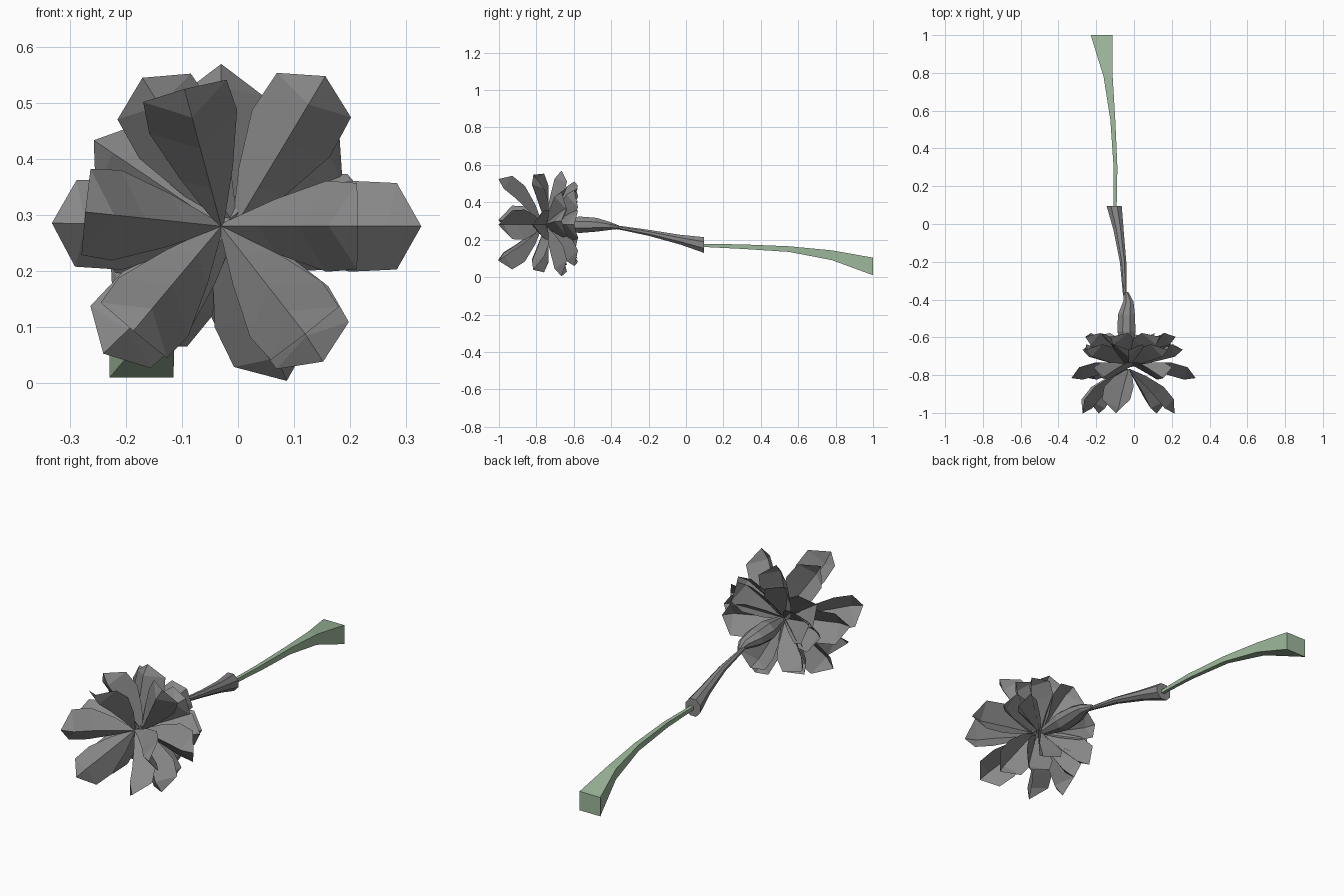
import bpy
import bmesh
from math import sin, cos, pi, radians
from mathutils import Vector

cube = bpy.data.objects.get("Cube")
if cube:
    bpy.data.objects.remove(cube, do_unlink=True)

HEAD_Z = 0.28


def make_material(name, color):
    mat = bpy.data.materials.new(name)
    mat.use_nodes = True
    mat.diffuse_color = color
    mat.node_tree.nodes["Principled BSDF"].inputs["Base Color"].default_value = color
    return mat


dark_grey = make_material("petal_grey", (0.25, 0.25, 0.25, 1))
green = make_material("stem_green", (0.34, 0.48, 0.33, 1))


def finish(bm, name, material):
    mesh = bpy.data.meshes.new(name)
    bm.to_mesh(mesh)
    bm.free()
    obj = bpy.data.objects.new(name, mesh)
    bpy.context.collection.objects.link(obj)
    mesh.materials.append(material)


def loft(name, sections, sides, material):
    """Flat-sided tube along y; each section is x, y, z, half width, half height."""
    bm = bmesh.new()
    scale = 1 / cos(pi / sides)
    rings = []
    for x, y, z, rx, rz in sections:
        angles = [2 * pi * (i + 0.5) / sides for i in range(sides)]
        rings.append([bm.verts.new((x + rx * scale * cos(a), y, z + rz * scale * sin(a)))
                      for a in angles])
    for a, b in zip(rings, rings[1:]):
        for i in range(sides):
            j = (i + 1) % sides
            bm.faces.new((a[i], a[j], b[j], b[i]))
    bm.faces.new(rings[0])
    bm.faces.new(rings[-1])
    bmesh.ops.recalc_face_normals(bm, faces=bm.faces)
    finish(bm, name, material)


# Petal outline: fraction of length, half width, depth of the fold
OUTLINE = [(0, 0.006, 0.004), (0.25, 0.048, 0.04), (0.55, 0.081, 0.068), (0.82, 0.077, 0.068)]
TIP_SETBACK = 0.025


def petal(name, angle, base_x, base_y, tip_y, length, curl):
    """Leaf shape creased along its middle, with the crease towards the front."""
    bm = bmesh.new()
    out = Vector((cos(angle), 0, sin(angle)))
    side = Vector((-sin(angle), 0, cos(angle)))
    start = Vector((base_x, base_y, HEAD_Z))
    front = Vector((0, tip_y - base_y, 0))
    back = (Vector((0, length, 0)) - out * (tip_y - base_y)).normalized()

    def spine(t):
        return start + out * length * (t + curl * sin(pi * t)) + front * t

    rows = []
    for t, width, fold in OUTLINE:
        mid = spine(t)
        points = (mid + side * width + back * fold, mid, mid - side * width + back * fold)
        rows.append([bm.verts.new(p) for p in points])
    for a, b in zip(rows, rows[1:]):
        for i in range(2):
            bm.faces.new((a[i], a[i + 1], b[i + 1], b[i]))
    tip = bm.verts.new(spine(1) + back * TIP_SETBACK)
    for i in range(2):
        bm.faces.new((rows[-1][i], rows[-1][i + 1], tip))
    finish(bm, name, dark_grey)


# Four whorls: name, base x, base y, tip y, curl, then angle and length of each petal
WHORLS = [
    ("inner_petal", -0.03, -0.77, -1.02, 0.06,
     [(0, 0.225), (105, 0.235), (174, 0.225), (230, 0.225), (308, 0.225)]),
    ("middle_petal", -0.005, -0.75, -0.84, 0.02,
     [(0, 0.325), (59, 0.305), (122, 0.305), (179, 0.32), (224, 0.32), (303, 0.28)]),
    ("outer_petal", -0.03, -0.76, -0.69, 0.03,
     [(4, 0.295), (40, 0.28), (90, 0.295), (146, 0.28), (182, 0.25), (234, 0.27), (293, 0.305)]),
    ("back_petal", -0.03, -0.73, -0.62, 0.04,
     [(0, 0.26), (48, 0.26), (112, 0.26), (162, 0.25), (220, 0.26), (293, 0.25)]),
]
for name, base_x, base_y, tip_y, curl, petals in WHORLS:
    for i, (angle, length) in enumerate(petals):
        petal(f"{name}_{i + 1}", radians(angle), base_x, base_y, tip_y, length, curl)

# Calyx under the flower head
loft("calyx", [(-0.03, -0.7, 0.28, 0.02, 0.02), (-0.04, -0.57, 0.28, 0.048, 0.044),
               (-0.04, -0.48, 0.28, 0.045, 0.037), (-0.03, -0.41, 0.274, 0.027, 0.022),
               (-0.04, -0.36, 0.267, 0.01, 0.01)], 8, dark_grey)

# Upper stem flaring towards its lower end
loft("upper_stem", [(-0.04, -0.42, 0.27, 0.01, 0.008), (-0.05, -0.36, 0.265, 0.01, 0.01),
                    (-0.058, -0.2, 0.237, 0.017, 0.016), (-0.082, -0.03, 0.2, 0.027, 0.026),
                    (-0.105, 0.095, 0.172, 0.04, 0.042)], 8, dark_grey)

# Square lower stem
loft("lower_stem", [(-0.1, 0.08, 0.17, 0.008, 0.008), (-0.098, 0.3, 0.163, 0.01, 0.012),
                    (-0.112, 0.55, 0.15, 0.013, 0.015), (-0.137, 0.78, 0.117, 0.024, 0.026),
                    (-0.172, 1.0, 0.057, 0.057, 0.047)], 4, green)
